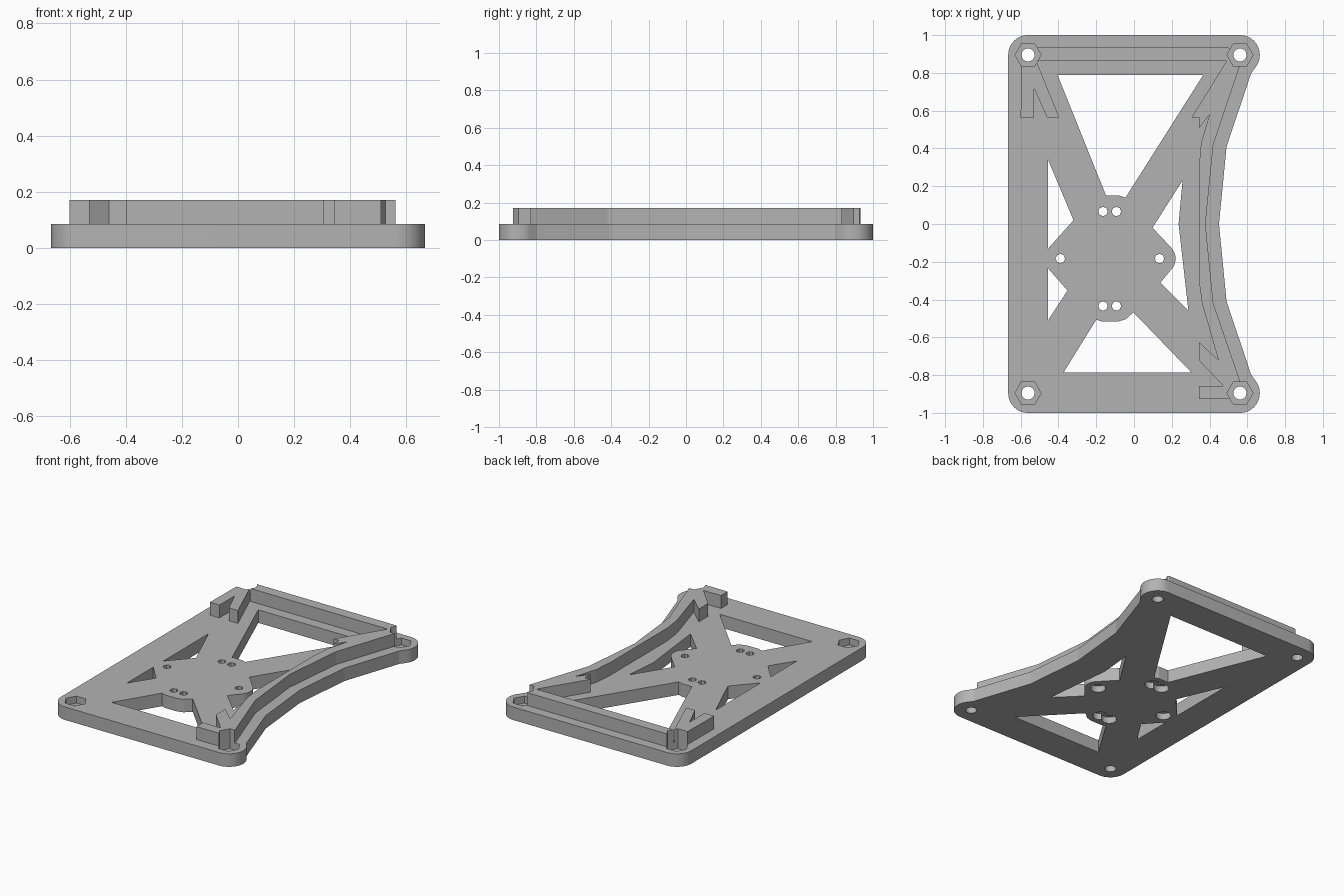
import bpy, bmesh, math

if "Cube" in bpy.data.objects:
    bpy.data.objects.remove(bpy.data.objects["Cube"])

T, TOP = 0.086, 0.171          # plate thickness, rib top
HX, HY, R = 0.561, 0.895, 0.105  # corner bolt position and corner radius

grey = bpy.data.materials.new("plain grey")
grey.diffuse_color = (0.45, 0.45, 0.45, 1)
grey.use_nodes = True
grey.node_tree.nodes["Principled BSDF"].inputs["Base Color"].default_value = grey.diffuse_color


def prism(name, pts, z0, z1):
    """Extrude a 2D outline between two heights."""
    bm = bmesh.new()
    face = bm.faces.new([bm.verts.new((x, y, z0)) for x, y in pts])
    ext = bmesh.ops.extrude_face_region(bm, geom=[face])
    for v in ext["geom"]:
        if isinstance(v, bmesh.types.BMVert):
            v.co.z = z1
    bmesh.ops.recalc_face_normals(bm, faces=bm.faces)
    me = bpy.data.meshes.new(name)
    bm.to_mesh(me)
    bm.free()
    me.materials.append(grey)
    ob = bpy.data.objects.new(name, me)
    bpy.context.collection.objects.link(ob)
    return ob


def arc(cx, cy, r, a0, a1, n):
    return [(cx + r * math.cos(math.radians(a0 + (a1 - a0) * i / n)),
             cy + r * math.sin(math.radians(a0 + (a1 - a0) * i / n))) for i in range(n + 1)]


def ring(cx, cy, r, n):
    return arc(cx, cy, r, 0, 360, n)[:-1]


def boolean(ob, cutter, op):
    mod = ob.modifiers.new("bool", "BOOLEAN")
    mod.operation, mod.solver, mod.object = op, "EXACT", cutter
    bpy.context.view_layer.objects.active = ob
    bpy.ops.object.modifier_apply(modifier=mod.name)
    bpy.data.objects.remove(cutter)


# Base plate with rounded corners and a waisted right side
outline = (arc(HX, HY, R, -40, 90, 22) + arc(-HX, HY, R, 90, 180, 16)
           + arc(-HX, -HY, R, 180, 270, 16) + arc(HX, -HY, R, -90, 40, 22)
           + [(0.62, -0.797), (0.49, -0.41), (0.45, 0), (0.49, 0.41), (0.62, 0.797)])
plate = prism("mounting_plate", outline, 0, T)

# Raised rib: back bar, left fork, right curved wall and front right fork
rib = prism("raised_rib", [
    (HX, 0.84), (HX, HY), (0.50, 0.934), (-0.52, 0.934), (-HX, HY), (-0.597, 0.84),
    (-0.60, 0.563), (-0.53, 0.563), (-0.53, 0.72), (-0.46, 0.563), (-0.395, 0.563),
    (-0.517, 0.862), (0.49, 0.862), (0.304, 0.563), (0.344, 0.563), (0.344, 0.505),
    (0.40, 0.58), (0.355, 0.43), (0.344, 0.30), (0.344, -0.30), (0.36, -0.42),
    (0.447, -0.72), (0.344, -0.625), (0.344, -0.722), (0.473, -0.857), (0.344, -0.857),
    (0.344, -0.926), (0.53, -0.926), (HX, -HY), (HX, -0.83), (0.42, -0.42), (0.378, 0),
    (0.42, 0.42)], T - 0.02, TOP)
boolean(plate, rib, "UNION")

# Weight saving windows
windows = [
    [(-0.405, 0.79), (0.367, 0.79), (-0.045, 0.14), (-0.077, 0.15), (-0.148, 0.15)],
    [(-0.373, -0.786), (0.304, -0.786), (-0.003, -0.468), (-0.045, -0.505),
     (-0.087, -0.517), (-0.167, -0.517), (-0.20, -0.507)],
    [(-0.455, 0.34), (-0.32, 0.02), (-0.455, -0.13)],
    [(-0.455, -0.235), (-0.352, -0.352), (-0.455, -0.51)],
    [(0.257, 0.23), (0.236, 0), (0.288, -0.458), (0.14, -0.31)]
    + arc(0.135, -0.183, 0.085, -45, 45, 10) + [(0.098, -0.02)],
]
for w in windows:
    boolean(plate, prism("window_cutter", w, -0.1, 0.3), "DIFFERENCE")

# Corner bolt holes with hexagonal nut pockets from above
for sx in (-1, 1):
    for sy in (-1, 1):
        boolean(plate, prism("nut_cutter", ring(sx * HX, sy * HY, 0.069, 6), 0.04, 0.3), "DIFFERENCE")
        boolean(plate, prism("bolt_cutter", ring(sx * HX, sy * HY, 0.035, 16), -0.1, 0.3), "DIFFERENCE")

# Centre screw holes with wider recesses from below
for x, y in [(-0.164, 0.066), (-0.093, 0.066), (-0.39, -0.183),
             (0.135, -0.183), (-0.164, -0.434), (-0.093, -0.434)]:
    boolean(plate, prism("recess_cutter", ring(x, y, 0.047, 20), -0.1, 0.043), "DIFFERENCE")
    boolean(plate, prism("screw_cutter", ring(x, y, 0.025, 8), -0.1, 0.3), "DIFFERENCE")

# Smooth only the rounded corners
bpy.ops.object.select_all(action="DESELECT")
plate.select_set(True)
bpy.context.view_layer.objects.active = plate
bpy.ops.object.shade_smooth_by_angle(angle=math.radians(8))
